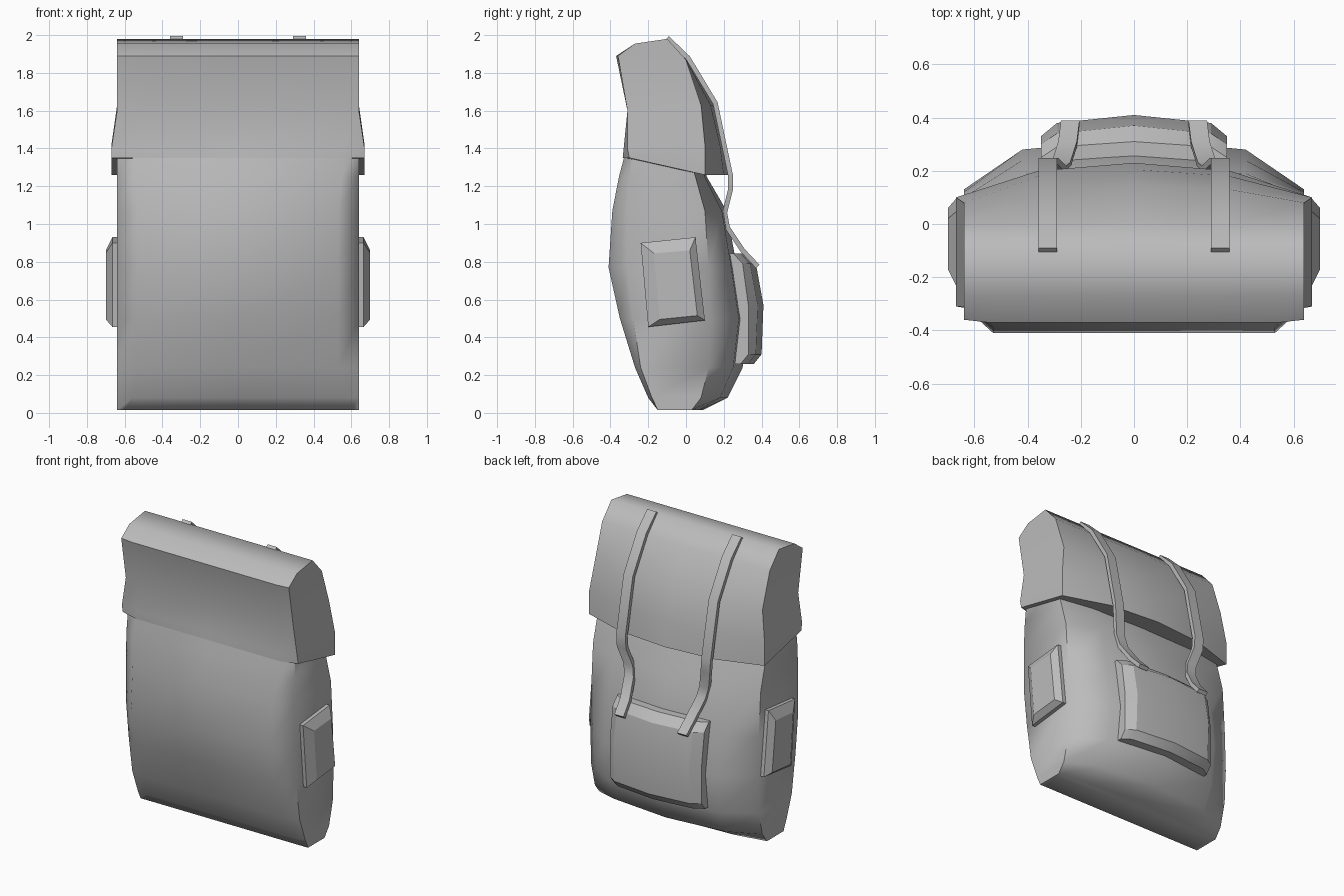
import bpy, bmesh, math
from mathutils import Vector

cube = bpy.data.objects.get("Cube")
if cube:
    bpy.data.objects.remove(cube, do_unlink=True)

fabric = bpy.data.materials.new("grey_fabric")
fabric.use_nodes = True
GREY = (0.5, 0.5, 0.5, 1)
fabric.diffuse_color = GREY
bsdf = next(n for n in fabric.node_tree.nodes if n.type == 'BSDF_PRINCIPLED')
bsdf.inputs["Base Color"].default_value = GREY
bsdf.inputs["Roughness"].default_value = 0.8


def loft(name, rings, angle):
    """Skin a stack of closed rings, cap both ends and shade by angle."""
    bm = bmesh.new()
    loops = [[bm.verts.new(p) for p in ring] for ring in rings]
    for a, b in zip(loops, loops[1:]):
        n = len(a)
        for i in range(n):
            j = (i + 1) % n
            bm.faces.new((a[i], a[j], b[j], b[i]))
    bm.faces.new(loops[0])
    bm.faces.new(loops[-1])
    bmesh.ops.recalc_face_normals(bm, faces=bm.faces)
    mesh = bpy.data.meshes.new(name)
    bm.to_mesh(mesh)
    bm.free()
    obj = bpy.data.objects.new(name, mesh)
    bpy.context.collection.objects.link(obj)
    mesh.materials.append(fabric)
    bpy.ops.object.select_all(action='DESELECT')
    obj.select_set(True)
    bpy.context.view_layer.objects.active = obj
    bpy.ops.object.shade_smooth_by_angle(angle=math.radians(angle))
    return obj


def section(z_front, z_back, widths, depths):
    """Mirrored cross-section: front, front corner, side, back quarter, spine."""
    wf, w, wq = widths
    yf, ysf, ysb, yq, yc = depths
    half = [(wf, yf, z_front), (w, ysf, z_front), (w, ysb, z_back), (wq, yq, z_back)]
    left = [(-x, y, z) for x, y, z in reversed(half)]
    return [(0, yf, z_front)] + half + [(0, yc, z_back)] + left


# Main bag, bottom to top
body = [
    (0.015, 0.60, (-0.15, -0.15, 0.03, 0.07, 0.09)),
    (0.08, 0.56, (-0.20, -0.18, 0.08, 0.18, 0.22)),
    (0.24, 0.53, (-0.27, -0.24, 0.12, 0.25, 0.30)),
    (0.50, 0.53, (-0.35, -0.28, 0.13, 0.28, 0.32)),
    (0.77, 0.53, (-0.41, -0.31, 0.12, 0.24, 0.27)),
    (1.07, 0.53, (-0.39, -0.31, 0.10, 0.19, 0.215)),
    (1.25, 0.55, (-0.355, -0.30, 0.05, 0.10, 0.11)),
    (1.42, 0.55, (-0.31, -0.28, 0.00, 0.05, 0.08)),
]
loft("main_bag", [section(z, z, (wf, 0.64, 0.42), d) for z, wf, d in body], 60)

# Top flap, lower lip to crown
flap = [
    (1.35, 1.26, 0.67, (-0.335, -0.30, 0.10, 0.20, 0.23)),
    (1.40, 1.42, 0.67, (-0.33, -0.31, 0.10, 0.18, 0.205)),
    (1.60, 1.63, 0.64, (-0.31, -0.31, 0.08, 0.13, 0.15)),
    (1.89, 1.87, 0.64, (-0.37, -0.36, 0.00, 0.00, 0.01)),
    (1.955, 1.98, 0.64, (-0.27, -0.27, -0.10, -0.10, -0.10)),
]
loft("top_flap", [section(zf, zb, (0.55, w, 0.36), d) for zf, zb, w, d in flap], 60)

# Large back pocket with bevelled rim
pocket = [
    (0.26, (0.20, 0.20, 0.29, 0.33, 0.36)),
    (0.31, (0.20, 0.20, 0.33, 0.37, 0.40)),
    (0.57, (0.20, 0.20, 0.33, 0.38, 0.41)),
    (0.79, (0.18, 0.18, 0.30, 0.34, 0.37)),
    (0.845, (0.15, 0.15, 0.25, 0.29, 0.31)),
]
loft("back_pocket", [section(z, z, (0.2, 0.35, 0.29), d) for z, d in pocket], 25)

# Side pockets: tilted slabs with a chamfered outer face
base = [(-0.24, 0.90), (0.05, 0.93), (0.10, 0.49), (-0.20, 0.455)]
face = [(-0.17, 0.845), (0.02, 0.86), (0.06, 0.515), (-0.14, 0.495)]
for side, sign in (("left", 1), ("right", -1)):
    layers = ((0.60, base), (0.665, base), (0.70, face))
    loft(side + "_side_pocket",
         [[(sign * x, y, z) for y, z in outline] for x, outline in layers], 25)


# Straps running over the flap down to the back pocket
path = [Vector(p) for p in (
    (0.325, -0.10, 1.985), (0.325, 0.01, 1.88), (0.325, 0.155, 1.64),
    (0.325, 0.235, 1.26), (0.32, 0.235, 1.18), (0.29, 0.205, 1.06),
    (0.275, 0.22, 0.98), (0.25, 0.30, 0.86), (0.24, 0.38, 0.775))]


def strap_rings(sign, half_width=0.035, half_thick=0.013):
    rings = []
    for i, p in enumerate(path):
        t = path[min(i + 1, len(path) - 1)] - path[max(i - 1, 0)]
        out = Vector((0, -t.z, t.y)).normalized() * half_thick
        across = Vector((half_width, 0, 0))
        corners = (p - across - out, p + across - out, p + across + out, p - across + out)
        rings.append([(sign * c.x, c.y, c.z) for c in corners])
    return rings


for side, sign in (("left", 1), ("right", -1)):
    loft(side + "_strap", strap_rings(sign), 25)
